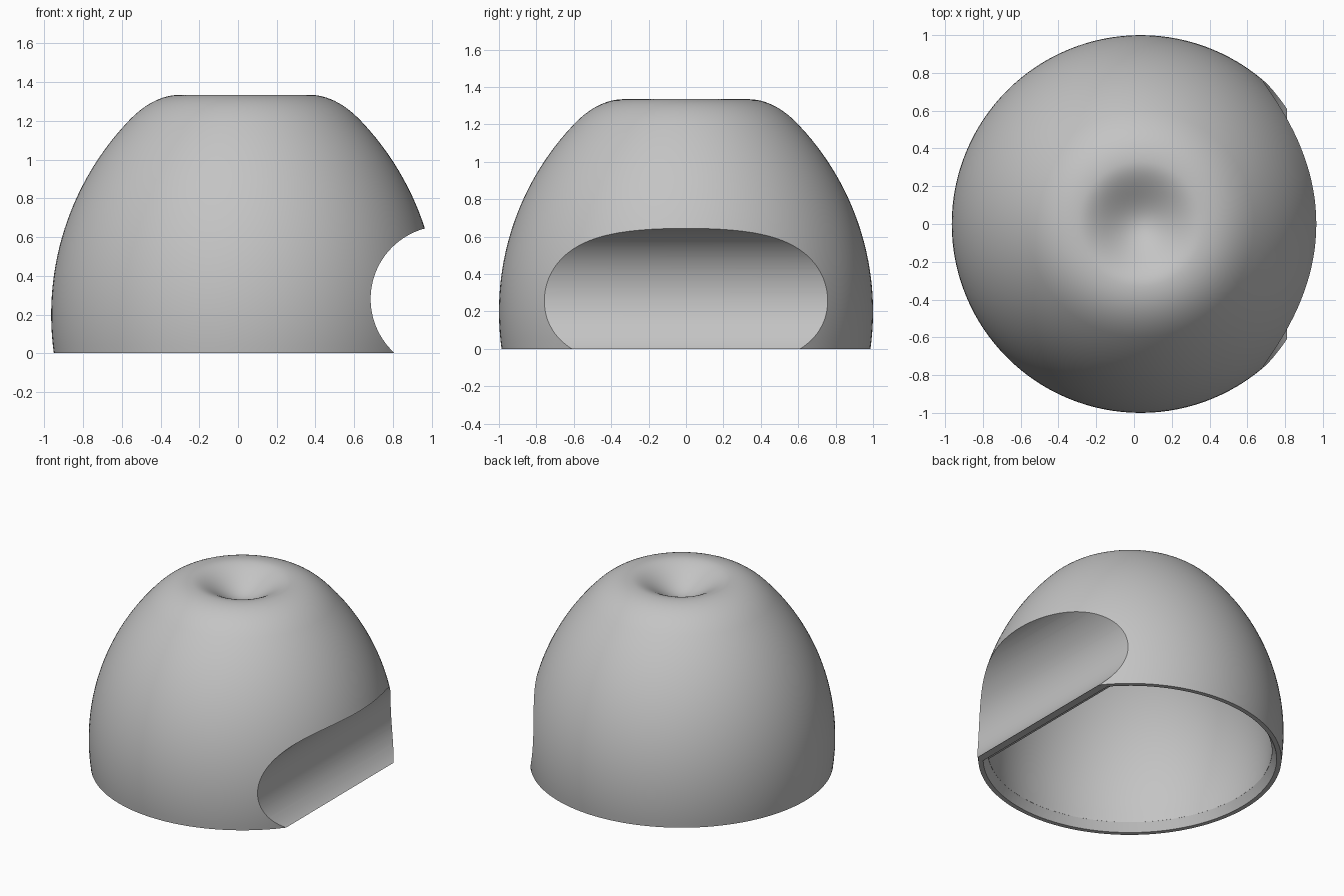
import bpy, bmesh, math
from mathutils import Matrix, Vector
from mathutils.geometry import interpolate_bezier

AXIS_X = 0.035      # revolve axis, offset so the notched body is centred
WALL = 0.07
STEPS = 128

cube = bpy.data.objects.get("Cube")
if cube:
    bpy.data.objects.remove(cube, do_unlink=True)


def bezier(points, count):
    return [Vector((p[0], p[1])) for p in
            interpolate_bezier(*[Vector((r, z, 0)) for r, z in points], count)]


def dome_profile():
    # Bulging side, rounded shoulder, then the dimple down to the axis
    side = [Vector((math.sqrt(1.45 ** 2 - (z - 0.2) ** 2) - 0.45, z))
            for z in [1.2 * i / 28 for i in range(29)]]
    shoulder = bezier([(0.6, 1.2), (0.52, 1.284), (0.43, 1.335), (0.33, 1.335)], 14)
    dimple = bezier([(0.33, 1.335), (0.22, 1.335), (0.12, 1.2), (0, 1.2)], 18)
    return side + shoulder[1:] + dimple[1:]


def inset(profile, distance):
    # Offset the profile inwards along its normals
    result = []
    for i, p in enumerate(profile):
        d = (profile[min(i + 1, len(profile) - 1)] - profile[max(i - 1, 0)]).normalized()
        result.append(p + Vector((-d.y, d.x)) * distance)
    result[-1] = Vector((0, profile[-1].y - distance))
    return result


def finish(name, bm):
    bmesh.ops.remove_doubles(bm, verts=bm.verts, dist=1e-5)
    bmesh.ops.recalc_face_normals(bm, faces=bm.faces)
    mesh = bpy.data.meshes.new(name)
    bm.to_mesh(mesh)
    bm.free()
    obj = bpy.data.objects.new(name, mesh)
    bpy.context.collection.objects.link(obj)
    return obj


def revolve(name, profile):
    # Closed solid of revolution; the profile ends on the axis
    bm = bmesh.new()
    points = [Vector((0, profile[0].y))] + profile
    verts = [bm.verts.new((AXIS_X + p.x, 0, p.y)) for p in points]
    edges = [bm.edges.new(pair) for pair in zip(verts, verts[1:])]
    bmesh.ops.spin(bm, geom=verts + edges, cent=(AXIS_X, 0, 0), axis=(0, 0, 1),
                   angle=math.tau, steps=STEPS)
    return finish(name, bm)


def groove(name, radius):
    # Horizontal cylinder along y
    bm = bmesh.new()
    place = Matrix.Translation((1.062, 0, 0.28)) @ Matrix.Rotation(math.pi / 2, 4, "X")
    bmesh.ops.create_cone(bm, cap_ends=True, segments=STEPS, radius1=radius,
                          radius2=radius, depth=3, matrix=place)
    return finish(name, bm)


def cut(obj, cutter):
    mod = obj.modifiers.new("cut", "BOOLEAN")
    mod.operation = "DIFFERENCE"
    mod.solver = "EXACT"
    mod.object = cutter
    bpy.context.view_layer.objects.active = obj
    bpy.ops.object.modifier_apply(modifier=mod.name)
    bpy.data.objects.remove(cutter, do_unlink=True)


# Dome with a scooped side
outer = dome_profile()
shell = revolve("dome_shell", outer)
cut(shell, groove("side_groove", 0.377))

# Hollow that follows the outside, including the scoop
inner = [p for p in inset(outer, WALL) if p.y > 0.07]
cavity = revolve("cavity", [Vector((0.92, -0.05))] + inner)
cut(cavity, groove("cavity_groove", 0.377 + WALL))
cut(shell, cavity)

# Bevelled lip around the open base
lip = revolve("base_lip", [Vector((0.98, -0.05)), Vector((0.925, 0.06)),
                           Vector((0, 0.06))])
cut(lip, groove("lip_groove", 0.377 + 0.04))
cut(shell, lip)

grey = bpy.data.materials.new("plain_grey")
grey.use_nodes = True
colour = (0.55, 0.55, 0.55, 1)
grey.diffuse_color = colour
grey.node_tree.nodes["Principled BSDF"].inputs["Base Color"].default_value = colour
shell.data.materials.clear()
shell.data.materials.append(grey)

bpy.ops.object.select_all(action="DESELECT")
shell.select_set(True)
bpy.context.view_layer.objects.active = shell
bpy.ops.object.shade_smooth_by_angle(angle=math.radians(30))
